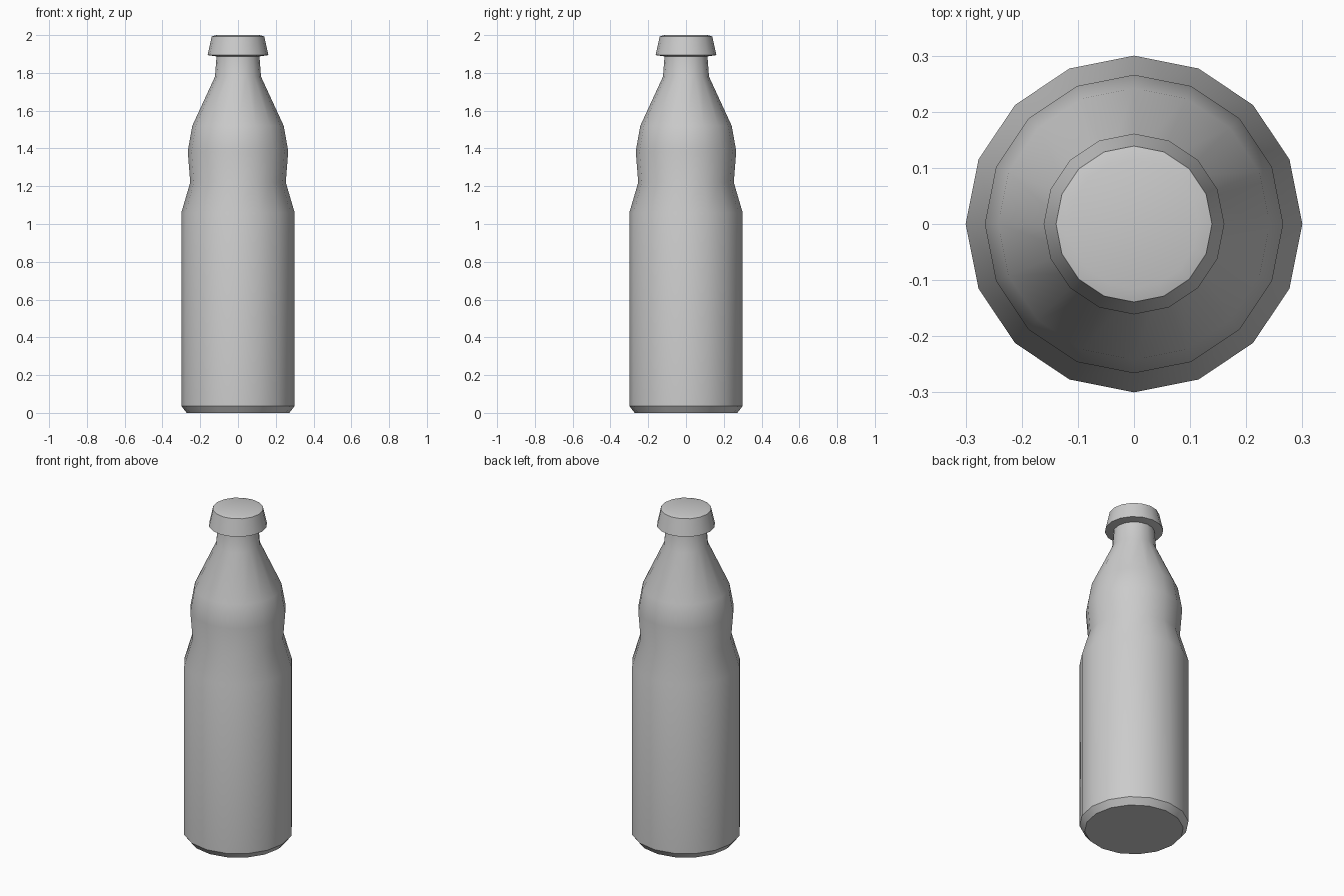
import bpy, bmesh
from math import cos, sin, tau, radians

if "Cube" in bpy.data.objects:
    bpy.data.objects.remove(bpy.data.objects["Cube"])

SIDES = 16


def lathe(name, profile, angle):
    """Revolve (radius, z) points around z and close both ends."""
    bm = bmesh.new()
    rings = [[bm.verts.new((r * cos(tau * i / SIDES), r * sin(tau * i / SIDES), z))
              for i in range(SIDES)] for r, z in profile]
    for a, b in zip(rings, rings[1:]):
        for i in range(SIDES):
            j = (i + 1) % SIDES
            bm.faces.new((a[i], a[j], b[j], b[i]))
    bm.faces.new(rings[0][::-1])
    bm.faces.new(rings[-1])
    mesh = bpy.data.meshes.new(name)
    bm.to_mesh(mesh)
    bm.free()
    ob = bpy.data.objects.new(name, mesh)
    bpy.context.collection.objects.link(ob)
    bpy.ops.object.select_all(action='DESELECT')
    ob.select_set(True)
    bpy.context.view_layer.objects.active = ob
    bpy.ops.object.shade_smooth_by_angle(angle=radians(angle))
    return ob


# Bottle: chamfered base, straight body, waist, shoulder and neck
lathe("bottle_body", [(0.272, 0), (0.30, 0.037), (0.30, 1.06), (0.253, 1.22),
                      (0.266, 1.385), (0.242, 1.52), (0.122, 1.78), (0.113, 1.895)], 35)

# Cap: tapered, with a slightly recessed underside and softened top rim
lathe("bottle_cap", [(0.112, 1.887), (0.161, 1.894), (0.139, 1.993), (0.115, 2.0)], 35)
